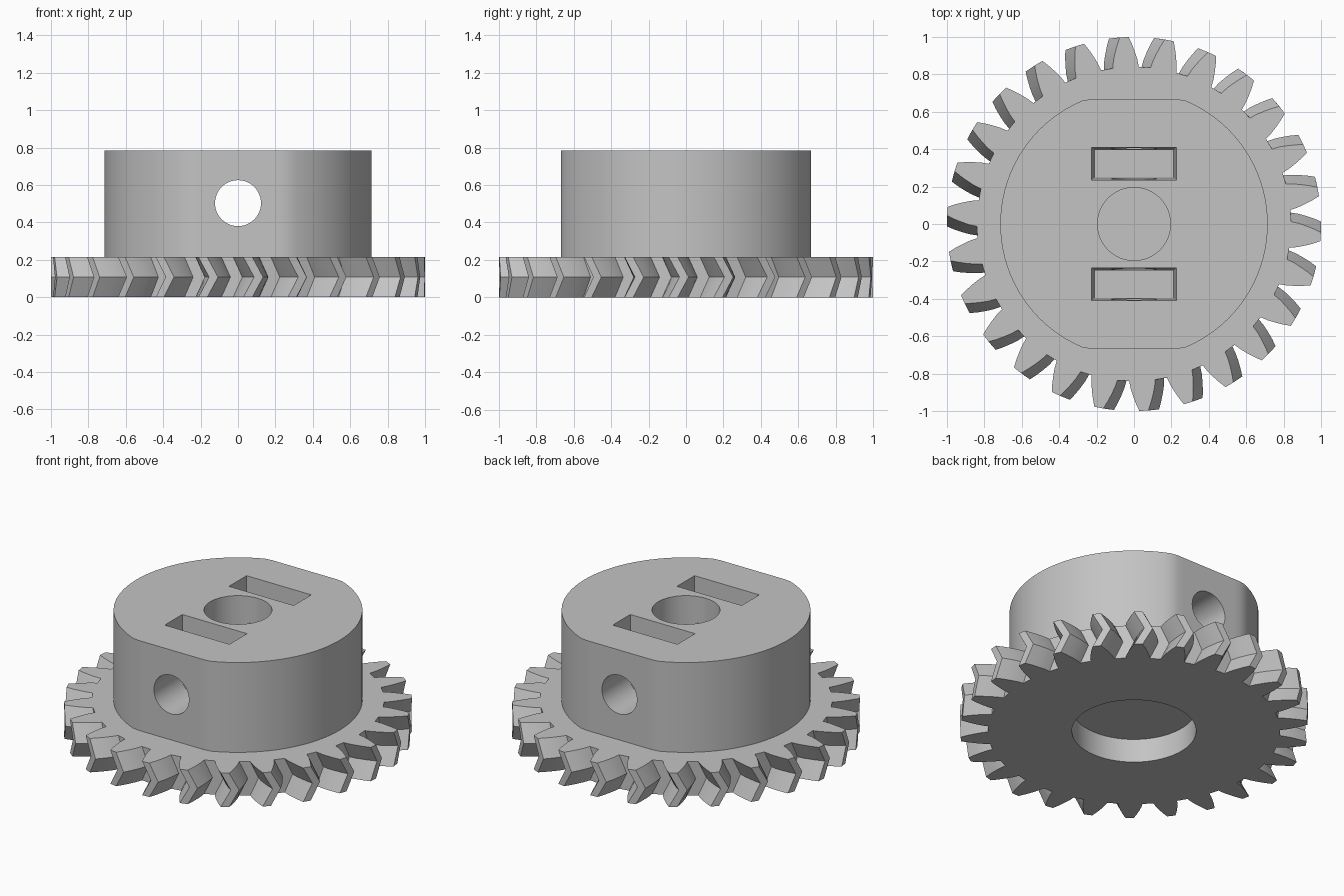
import bpy, bmesh
from math import cos, sin, pi, radians, atan2

cube = bpy.data.objects.get("Cube")
if cube:
    bpy.data.objects.remove(cube)

GEAR_TOP, HUB_TOP = 0.215, 0.785
TEETH, PHASE, TWIST = 26, radians(93), 0.058
HUB_R, FLAT_Y = 0.715, 0.667

grey = bpy.data.materials.new("plain_grey")
grey.use_nodes = True
colour = (0.55, 0.55, 0.55, 1)
grey.diffuse_color = colour
grey.node_tree.nodes["Principled BSDF"].inputs["Base Color"].default_value = colour


def loft(name, rings):
    """Solid through a list of equally long point rings, bottom to top."""
    bm = bmesh.new()
    loops = [[bm.verts.new(p) for p in ring] for ring in rings]
    n = len(loops[0])
    for low, high in zip(loops, loops[1:]):
        for i in range(n):
            j = (i + 1) % n
            bm.faces.new((low[i], low[j], high[j], high[i]))
    bm.faces.new(loops[0][::-1])
    bm.faces.new(loops[-1])
    mesh = bpy.data.meshes.new(name)
    bm.to_mesh(mesh)
    bm.free()
    mesh.materials.append(grey)
    obj = bpy.data.objects.new(name, mesh)
    bpy.context.collection.objects.link(obj)
    return obj


def circle(r, z, n=96):
    return [(r * cos(2 * pi * i / n), r * sin(2 * pi * i / n), z) for i in range(n)]


def rectangle(y, half_x, half_y, z):
    return [(sx * half_x, y + sy * half_y, z)
            for sx, sy in ((-1, -1), (1, -1), (1, 1), (-1, 1))]


def cut(target, cutter):
    mod = target.modifiers.new(cutter.name, 'BOOLEAN')
    mod.operation = 'DIFFERENCE'
    mod.solver = 'EXACT'
    mod.object = cutter
    bpy.context.view_layer.objects.active = target
    bpy.ops.object.modifier_apply(modifier=mod.name)
    bpy.data.objects.remove(cutter)


def smooth(obj):
    bpy.ops.object.select_all(action='DESELECT')
    obj.select_set(True)
    bpy.context.view_layer.objects.active = obj
    bpy.ops.object.shade_smooth_by_angle(angle=radians(20))


# Herringbone gear: curved tooth flank as (radius, half width)
flank = [(0.84, 0.07), (0.88, 0.064), (0.92, 0.053), (0.96, 0.04), (1.0, 0.024)]


def gear_ring(z, turn):
    pts = []
    for t in range(TEETH):
        a = PHASE + turn + 2 * pi * t / TEETH
        tooth = [(r, -w) for r, w in flank] + [(r, w) for r, w in flank[::-1]]
        for r, w in tooth:
            b = a + atan2(w, r)
            pts.append((r * cos(b), r * sin(b), z))
    return pts


gear = loft("herringbone_gear", [gear_ring(0, 0), gear_ring(GEAR_TOP / 2, TWIST),
                                 gear_ring(GEAR_TOP, 0)])

# Blind recess in the underside of the gear
cut(gear, loft("recess_cutter", [circle(0.357, -0.1), circle(0.357, 0.15)]))

# Hub with two flats
hub = loft("hub", [[(x, max(-FLAT_Y, min(FLAT_Y, y)), z) for x, y, z in circle(HUB_R, h)]
                   for h in (GEAR_TOP, HUB_TOP)])

# Shaft bore, closed below by the gear
cut(hub, loft("bore_cutter", [circle(0.195, 0.1), circle(0.195, 1)]))

# Cross hole from flat to flat
hole = loft("cross_hole_cutter", [[(x, z, 0.503 - y) for x, y, z in circle(0.123, d, 48)]
                                  for d in (-1, 1)])
cut(hub, hole)

# Slightly tapered slots for the captive nuts
for side in (-1, 1):
    y = side * 0.322
    cut(hub, loft("slot_cutter", [rectangle(y, 0.212, 0.073, 0.29),
                                  rectangle(y, 0.227, 0.088, HUB_TOP),
                                  rectangle(y, 0.227, 0.088, 1)]))

smooth(gear)
smooth(hub)
